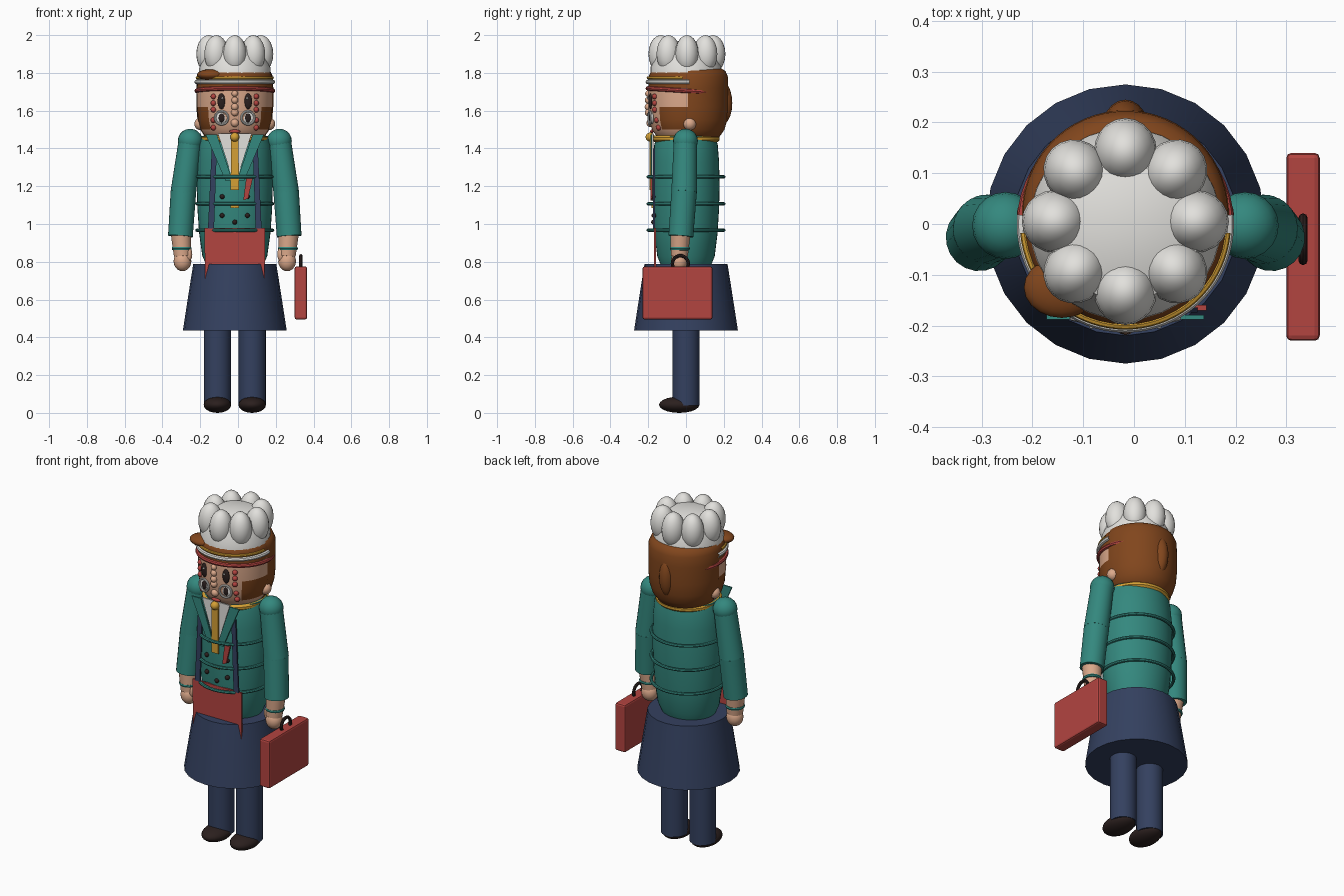
import bpy, bmesh, math
from mathutils import Vector

if "Cube" in bpy.data.objects:
    bpy.data.objects.remove(bpy.data.objects["Cube"])

CX = -0.017  # body axis


def mat(name, r, g, b):
    m = bpy.data.materials.new(name)
    m.diffuse_color = (r, g, b, 1)
    m.use_nodes = True
    m.node_tree.nodes["Principled BSDF"].inputs["Base Color"].default_value = m.diffuse_color
    return m


TEAL = mat("teal", .034, .246, .209)
RED = mat("red", .45, .058, .051)
NAVY = mat("navy", .034, .052, .115)
WHITE = mat("white", .76, .75, .72)
BROWN = mat("brown", .22, .061, .012)
SKIN = mat("skin", .72, .40, .26)
DARK = mat("dark", .024, .014, .013)
GOLD = mat("gold", .66, .35, .035)


def finish(name, m, smooth=True):
    o = bpy.context.object
    o.name = name
    o.data.materials.append(m)
    if smooth:
        bpy.ops.object.shade_smooth_by_angle(angle=math.radians(40))
    return o


def from_bmesh(name, bm, m, smooth=True):
    bmesh.ops.recalc_face_normals(bm, faces=bm.faces)
    me = bpy.data.meshes.new(name)
    bm.to_mesh(me)
    bm.free()
    o = bpy.data.objects.new(name, me)
    bpy.context.collection.objects.link(o)
    bpy.ops.object.select_all(action='DESELECT')
    o.select_set(True)
    bpy.context.view_layer.objects.active = o
    return finish(name, m, smooth)


def ball(name, loc, scale, m, seg=20):
    if not isinstance(scale, tuple):
        scale = (scale,) * 3
    bpy.ops.mesh.primitive_uv_sphere_add(segments=seg, ring_count=max(6, seg // 2), location=loc)
    bpy.context.object.scale = scale
    return finish(name, m)


def limb(name, a, b, r1, r2, m, seg=20):
    a, b = Vector(a), Vector(b)
    d = b - a
    bpy.ops.mesh.primitive_cone_add(vertices=seg, radius1=r1, radius2=r2, depth=d.length, location=(a + b) / 2)
    bpy.context.object.rotation_euler = d.to_track_quat('Z', 'Y').to_euler()
    return finish(name, m)


def lathe(name, prof, m, seg=32, sx=1, sy=1, cy=0, a0=0, a1=360):
    """Revolve (radius, z) points about the body axis."""
    bm = bmesh.new()
    rows = []
    for i in range(seg + 1):
        a = math.radians(a0 + (a1 - a0) * i / seg)
        rows.append([bm.verts.new((CX + r * sx * math.cos(a), cy + r * sy * math.sin(a), z)) for r, z in prof])
    for p, q in zip(rows, rows[1:]):
        for k in range(len(prof) - 1):
            bm.faces.new((p[k], q[k], q[k + 1], p[k + 1]))
    bmesh.ops.remove_doubles(bm, verts=bm.verts, dist=1e-5)
    return from_bmesh(name, bm, m)


def plate(name, pts, y, t, m):
    """Flat front plate from (x, z) outline, front face at y."""
    bm = bmesh.new()
    f = bm.faces.new([bm.verts.new((CX + x, y, z)) for x, z in pts])
    g = bmesh.ops.extrude_face_region(bm, geom=[f])
    bmesh.ops.translate(bm, vec=(0, t, 0), verts=[v for v in g['geom'] if isinstance(v, bmesh.types.BMVert)])
    return from_bmesh(name, bm, m, False)


def arc(name, r, z, half, thick, m, tilt=0.0):
    """Tube around the body axis, centred on the front, half-angle in degrees."""
    n = 36
    bm = bmesh.new()
    rings = []
    for i in range(n + 1):
        a = math.radians(-90 - half + 2 * half * i / n)
        c, s = math.cos(a), math.sin(a)
        rings.append([bm.verts.new((CX + (r + thick * math.cos(b)) * c, (r + thick * math.cos(b)) * s,
                                    z - tilt * s + thick * math.sin(b)))
                      for b in [math.tau * k / 8 for k in range(8)]])
    for p, q in zip(rings, rings[1:]):
        for k in range(8):
            bm.faces.new((p[k], q[k], q[(k + 1) % 8], p[(k + 1) % 8]))
    bmesh.ops.remove_doubles(bm, verts=bm.verts, dist=1e-5)
    return from_bmesh(name, bm, m)


def torus(name, loc, R, r, m, rot=(0, 0, 0)):
    bpy.ops.mesh.primitive_torus_add(major_radius=R, minor_radius=r, major_segments=28, minor_segments=8,
                                     location=loc, rotation=rot)
    return finish(name, m)


# skirt, legs, shoes
lathe("skirt", [(0, .435), (.275, .435), (.262, .52), (.248, .61), (.234, .7), (.22, .787), (0, .787)], NAVY, 24)
for s, side in ((-1, "left"), (1, "right")):
    x = CX + s * .092
    limb(side + "_leg", (x, 0, .04), (x, 0, .5), .072, .072, NAVY, 24)
    ball(side + "_shoe", (x, -.036, .043), (.073, .107, .043), DARK)

# jacket body and cord bands
lathe("jacket", [(0, .775), (.13, .775), (.152, .83), (.167, .95), (.175, 1.08), (.178, 1.2), (.175, 1.33),
                 (.168, 1.42), (.155, 1.465), (0, 1.475)], TEAL, 40, sx=1.13)
for z in (1.25, 1.107, .967):
    arc("jacket_cord", .2, z, 180, .009, TEAL)
lathe("collar", [(.168, 1.435), (.178, 1.445), (.178, 1.458), (.165, 1.468)], GOLD, 40)

# front clothing plates
plate("apron", [(-.158, .705), (.158, .705), (.16, .978), (-.16, .978)], -.17, .01, RED)
plate("shirt", [(-.09, 1.48), (.09, 1.48), (0, 1.2)], -.181, .008, WHITE)
plate("tie", [(-.02, 1.46), (.02, 1.46), (.022, 1.18), (-.022, 1.18)], -.192, .009, GOLD)
ball("tie_knot", (CX, -.19, 1.46), .024, GOLD)
plate("ribbon", [(.045, 1.125), (.07, 1.135), (.095, 1.24), (.06, 1.24)], -.187, .009, RED)
for s in (-1, 1):
    plate("lapel", [(s * .155, 1.475), (s * .095, 1.475), (s * .012, 1.23), (s * .05, 1.23)], -.188, .009, TEAL)
    plate("strap", [(s * .095, 1.4), (s * .122, 1.4), (s * .142, .975), (s * .11, .975)], -.174, .009, NAVY)
    for z in (1.145, 1.045):
        ball("button", (CX + s * .067, -.17, z), .013, DARK, 12)
ball("button", (CX, -.172, 1.01), .013, DARK, 12)
plate("buckle", [(-.022, 1.085), (.022, 1.085), (.022, 1.1), (-.022, 1.1)], -.183, .009, GOLD)

# arms, cuffs, hands
for s, side in ((-1, "left"), (1, "right")):
    def P(x, y, z):
        return (CX + s * x, y, z)
    ball(side + "_shoulder", P(.236, -.003, 1.44), (.066, .066, .064), TEAL)
    limb(side + "_upper_arm", P(.236, -.003, 1.44), P(.272, -.01, 1.17), .062, .068, TEAL)
    ball(side + "_elbow", P(.272, -.01, 1.17), .068, TEAL)
    limb(side + "_forearm", P(.272, -.01, 1.17), P(.288, -.027, .935), .068, .066, TEAL)
    limb(side + "_wrist", P(.285, -.03, .95), P(.277, -.035, .83), .054, .045, SKIN)
    torus(side + "_cuff", P(.281, -.032, .87), .043, .01, TEAL)
    ball(side + "_fist", P(.277, -.035, .803), (.047, .045, .053), SKIN)
    ball(side + "_thumb", P(.245, -.05, .84), (.02, .02, .04), SKIN, 12)

# briefcase with handle
bpy.ops.mesh.primitive_cube_add(size=1, location=(.333, -.045, .635))
case = finish("briefcase", RED, False)
case.scale = (.066, .37, .28)
bpy.ops.object.transform_apply(location=False, rotation=False, scale=True)
bev = case.modifiers.new("bevel", 'BEVEL')
bev.width, bev.segments = .01, 2
torus("briefcase_handle", (.333, -.03, .79), .042, .009, DARK, (0, math.pi / 2, 0))

# head and hair
HEAD = [(0, 1.42), (.1, 1.43), (.15, 1.455), (.18, 1.5), (.194, 1.55), (.2, 1.62), (.2, 1.72), (.198, 1.78),
        (.185, 1.81), (.16, 1.825), (0, 1.835)]
head = lathe("head", HEAD, SKIN, 48)
head.data.materials.append(BROWN)
for f in head.data.polygons:
    x, y, z = f.center
    if y > .04 or z > 1.72 or (abs(x - CX) > .14 and 1.5 < z < 1.62):
        f.material_index = 1
lathe("hair_back", [(r * 1.02, z) for r, z in HEAD], BROWN, 32, cy=.02, a0=-3, a1=183)
ball("hair_bun", (CX, .19, 1.64), (.045, .055, .115), BROWN)
ball("fringe", (CX - .125, -.125, 1.79), (.075, .06, .03), BROWN)
for s in (-1, 1):
    ball("ear", (CX + s * .18, .02, 1.53), .034, SKIN)

# headbands
arc("red_headband", .202, 1.705, 145, .012, RED, .013)
arc("white_headband", .202, 1.752, 95, .012, WHITE)
arc("gold_headband", .2, 1.774, 85, .008, GOLD)


def on_face(x, z, out=0):
    r = .2 if z > 1.6 else .2 - (1.6 - z) * .18
    return (CX + x, -math.sqrt(r * r - x * x) - out, z)


# face details
for i, z in enumerate((1.69, 1.655, 1.62, 1.59)):
    ball("nose_bead", on_face(0, z), .017 + .001 * i, SKIN, 12)
ball("nose", on_face(0, 1.535), .022, SKIN, 14)
ball("mouth", on_face(0, 1.49), (.03, .01, .01), RED, 12)
for s in (-1, 1):
    ball("eye", on_face(s * .07, 1.65), (.022, .012, .042), DARK, 14)
    ball("eye_glint", on_face(s * .066, 1.665, .012), .006, WHITE, 8)
    ball("lens_white", on_face(s * .07, 1.562), (.032, .012, .032), WHITE, 16)
    ball("pupil", on_face(s * .07, 1.562, .008), (.017, .008, .024), DARK, 12)
    torus("spectacle_rim", on_face(s * .07, 1.562, .012), .035, .006, WHITE, (math.pi / 2, 0, s * .2))
    for z in (1.675, 1.64, 1.605, 1.55, 1.51):
        ball("cheek_bead", on_face(s * .113, z), .015, RED, 12)

# puffed hat
lathe("hat_core", [(0, 1.77), (.19, 1.77), (.188, 1.83), (.17, 1.87), (.15, 1.94), (.09, 1.965), (0, 1.97)], WHITE, 32)
for k in range(8):
    a = math.tau * k / 8
    puff = ball("hat_puff", (CX + .138 * math.cos(a), .005 + .138 * math.sin(a), 1.9), (.066, .062, .1), WHITE, 20)
    puff.rotation_euler = (0, 0, a)
